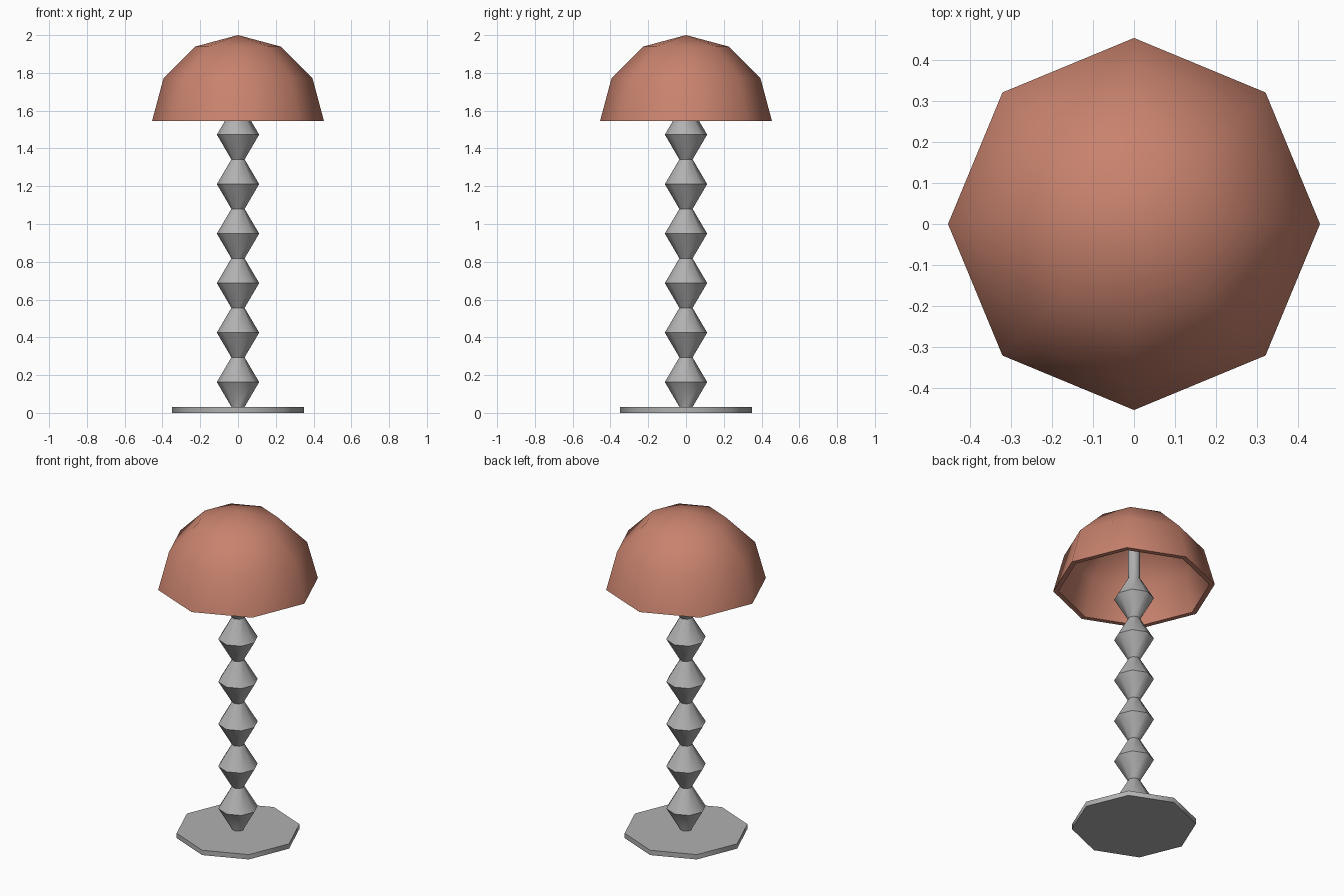
import bpy, bmesh, math

if "Cube" in bpy.data.objects:
    bpy.data.objects.remove(bpy.data.objects["Cube"])

SIDES = 8


def material(name, rgb):
    m = bpy.data.materials.new(name)
    m.diffuse_color = (*rgb, 1)
    m.use_nodes = True
    m.node_tree.nodes["Principled BSDF"].inputs["Base Color"].default_value = m.diffuse_color
    return m


copper = material("copper", (0.58, 0.225, 0.155))
grey = material("grey metal", (0.44, 0.44, 0.44))


def lathe(name, profile, mat, closed=False, smooth_angle=60):
    """Turn (radius, z) points around z into an eight-sided part."""
    bm = bmesh.new()
    rings = []
    for r, z in profile:
        if r == 0:
            rings.append([bm.verts.new((0, 0, z))] * SIDES)
        else:
            rings.append([bm.verts.new((r * math.cos(math.tau * i / SIDES),
                                        r * math.sin(math.tau * i / SIDES), z))
                          for i in range(SIDES)])
    for a, b in zip(rings, rings[1:]):
        for i in range(SIDES):
            j = (i + 1) % SIDES
            bm.faces.new(list(dict.fromkeys((a[i], a[j], b[j], b[i]))))
    bmesh.ops.recalc_face_normals(bm, faces=bm.faces)
    me = bpy.data.meshes.new(name)
    bm.to_mesh(me)
    bm.free()
    me.materials.append(mat)
    ob = bpy.data.objects.new(name, me)
    bpy.context.collection.objects.link(ob)
    bpy.ops.object.select_all(action='DESELECT')
    ob.select_set(True)
    bpy.context.view_layer.objects.active = ob
    bpy.ops.object.shade_smooth_by_angle(angle=math.radians(smooth_angle))
    return ob


# Base disc
lathe("base", [(0, 0), (0.35, 0), (0.35, 0.03), (0, 0.03)], grey)

# Stem: six stacked diamonds, then a thin rod up into the shade
STEP = 0.262
stem = [(0, 0.02), (0.035, 0.02)]
for k in range(6):
    stem += [(0.035, 0.032 + k * STEP), (0.112, 0.163 + k * STEP)]
stem += [(0.035, 0.032 + 6 * STEP), (0.035, 1.96), (0, 1.96)]
lathe("stem", stem, grey, smooth_angle=50)

# Shade: hollow half dome with a thick rim
RIM_Z = 1.545


def dome(radius):
    return [(radius * math.sin(math.radians(a)) if a else 0,
             RIM_Z + radius * math.cos(math.radians(a))) for a in (0, 30, 60, 90)]


lathe("shade", dome(0.455) + dome(0.425)[::-1], copper)
